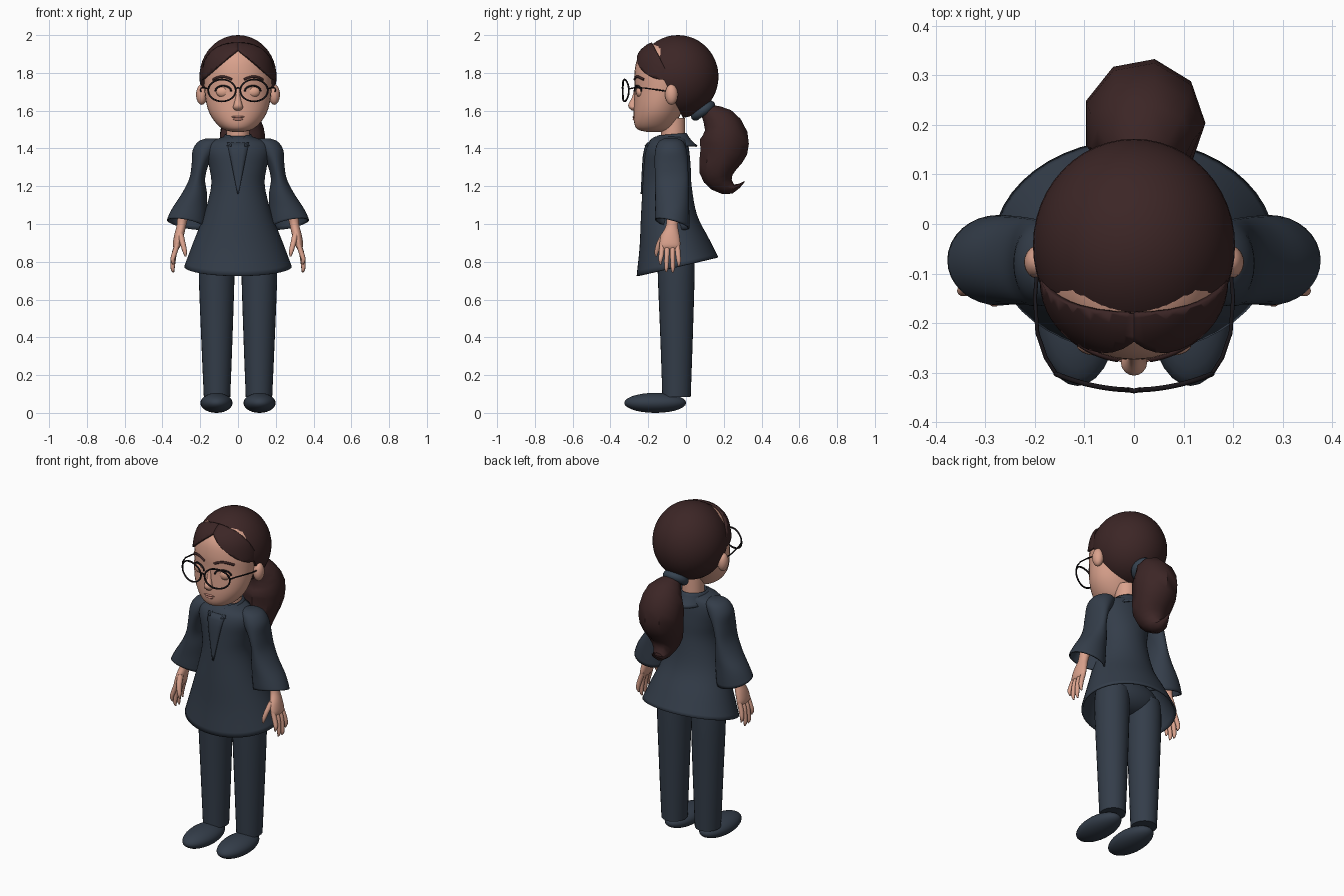
import bpy, bmesh, math
from mathutils import Vector

if "Cube" in bpy.data.objects:
    bpy.data.objects.remove(bpy.data.objects["Cube"])


def material(name, rgb):
    m = bpy.data.materials.new(name)
    m.use_nodes = True
    m.diffuse_color = (*rgb, 1)
    m.node_tree.nodes["Principled BSDF"].inputs["Base Color"].default_value = (*rgb, 1)
    return m


NAVY = material("navy cloth", (.034, .047, .068))
SKIN = material("skin", (.70, .36, .265))
HAIR = material("dark brown hair", (.045, .019, .019))
FRAME = material("black frame", (.01, .008, .01))
LIP = material("lip", (.52, .23, .18))
EYE = material("eye", (.74, .38, .27))
TIE = material("hair tie blue", (.036, .055, .08))


def finish(name, bm, mat, angle=50):
    bmesh.ops.recalc_face_normals(bm, faces=bm.faces)
    me = bpy.data.meshes.new(name)
    bm.to_mesh(me)
    bm.free()
    me.materials.append(mat)
    ob = bpy.data.objects.new(name, me)
    bpy.context.collection.objects.link(ob)
    bpy.ops.object.select_all(action="DESELECT")
    ob.select_set(True)
    bpy.context.view_layer.objects.active = ob
    bpy.ops.object.shade_smooth_by_angle(angle=math.radians(angle))
    return ob


def dense(rings, n=4):
    """Smooth extra rings between the given (x, y, z, rx, ry, tilt_y, tilt_x)."""
    r = [tuple(q) + (0,) * (7 - len(q)) for q in rings]
    out = []
    for i in range(len(r) - 1):
        a, b, c, d = r[max(i - 1, 0)], r[i], r[i + 1], r[min(i + 2, len(r) - 1)]
        for k in range(n):
            t = k / n
            out.append([q + .5 * t * (s - p + t * (2 * p - 5 * q + 4 * s - u + t * (3 * (q - s) + u - p)))
                        for p, q, s, u in zip(a, b, c, d)])
    return out + [list(r[-1])]


def loft_mesh(rings, sides=32, side=1, caps=(True, True)):
    bm = bmesh.new()
    loops = []
    for x, y, z, rx, ry, ty, tx in rings:
        loop = []
        for k in range(sides):
            a = math.tau * k / sides
            c, s = rx * math.cos(a), ry * math.sin(a)
            loop.append(bm.verts.new((side * (x + c * math.cos(tx)), y + s * math.cos(ty),
                                      z + s * math.sin(ty) + c * math.sin(tx))))
        loops.append(loop)
    for p, q in zip(loops, loops[1:]):
        for k in range(sides):
            j = (k + 1) % sides
            bm.faces.new((p[k], p[j], q[j], q[k]))
    for use, loop in zip(caps, (loops[0], loops[-1])):
        if use:
            bm.faces.new(loop)
    return bm


def loft(name, rings, mat, sides=32, side=1, caps=(True, True), n=4, angle=50):
    return finish(name, loft_mesh(dense(rings, n), sides, side, caps), mat, angle)


def ball_mesh(loc, size, seg=32):
    bm = bmesh.new()
    bmesh.ops.create_uvsphere(bm, u_segments=seg, v_segments=seg // 2, radius=1)
    for v in bm.verts:
        v.co = Vector(a * b + c for a, b, c in zip(v.co, size, loc))
    return bm


def ball(name, loc, size, mat, seg=24):
    return finish(name, ball_mesh(loc, size, seg), mat)


def keep(bm, point, normal):
    bmesh.ops.bisect_plane(bm, geom=bm.verts[:] + bm.edges[:] + bm.faces[:],
                           plane_co=point, plane_no=normal, clear_inner=True)


def thicken(ob, t):
    mod = ob.modifiers.new("thickness", "SOLIDIFY")
    mod.thickness, mod.offset = t, -1


def front(rings, x, z):
    """Depth of a lofted body's front surface."""
    for a, b in zip(rings, rings[1:]):
        if a[2] <= z <= b[2]:
            t = (z - a[2]) / (b[2] - a[2])
            cy, rx, ry = (a[i] + t * (b[i] - a[i]) for i in (1, 3, 4))
            return cy - ry * math.sqrt(max(0, 1 - (x / rx) ** 2))


def wire(name, pts, r, mat, cyclic=False):
    cu = bpy.data.curves.new(name, "CURVE")
    cu.dimensions, cu.bevel_depth, cu.bevel_resolution = "3D", r, 1
    cu.use_fill_caps = True
    sp = cu.splines.new("POLY")
    sp.points.add(len(pts) - 1)
    for p, co in zip(sp.points, pts):
        p.co = (*co, 1)
    sp.use_cyclic_u = cyclic
    cu.materials.append(mat)
    ob = bpy.data.objects.new(name, cu)
    bpy.context.collection.objects.link(ob)
    bpy.ops.object.select_all(action="DESELECT")
    ob.select_set(True)
    bpy.context.view_layer.objects.active = ob
    bpy.ops.object.convert(target="MESH")


# Head, neck and face
HEAD = [(0, -.17, 1.488, .03, .04), (0, -.17, 1.5, .075, .085), (0, -.165, 1.53, .113, .108),
        (0, -.153, 1.58, .148, .124), (0, -.14, 1.64, .168, .135), (0, -.12, 1.72, .178, .152),
        (0, -.105, 1.8, .18, .168), (0, -.09, 1.88, .165, .165), (0, -.08, 1.94, .12, .12),
        (0, -.07, 1.97, .05, .05)]
loft("head", HEAD, SKIN)
head = dense(HEAD)
loft("neck", [(0, -.065, 1.38, .062, .062), (0, -.07, 1.56, .06, .065)], SKIN)
loft("nose", [(0, -.275, 1.6, .012, .01), (0, -.28, 1.615, .026, .022), (0, -.282, 1.635, .022, .023),
              (0, -.27, 1.67, .013, .016), (0, -.262, 1.72, .01, .01)], SKIN, 16)
for z, w, h in ((1.567, .036, .007), (1.555, .028, .008)):
    ball("lip", (0, front(head, 0, z) + .006, z), (w, .012, h), LIP, 16)

# Hair: back cap and two swept fringe halves meeting at a parting
cap = ball_mesh((0, -.043, 1.78), (.204, .215, .22), 48)
keep(cap, (0, -.095, 1.72), (0, 1, .5))
bmesh.ops.holes_fill(cap, edges=[e for e in cap.edges if e.is_boundary], sides=0)
finish("hair_cap", cap, HAIR)
grown = [[x, y, z + .008, rx + .01, ry + .01, 0, 0] for x, y, z, rx, ry, _, _ in head]
for s, label in ((1, "left"), (-1, "right")):
    fringe = loft_mesh(grown, 48)
    keep(fringe, (0, 0, 0), (s, 0, 0))
    keep(fringe, (0, 0, 1.925), (s * .85, 0, 1))
    keep(fringe, (0, -.06, 1.72), (0, -1, -.5))
    thicken(finish(label + "_fringe", fringe, HAIR), .012)
loft("ponytail", [(.01, .11, 1.605, .045, .04, .7), (.02, .17, 1.55, .1, .088, .65),
                  (.02, .2, 1.47, .123, .128, .15), (.02, .2, 1.38, .12, .126, -.1),
                  (.02, .17, 1.28, .1, .1, .1), (.015, .19, 1.22, .07, .068, .6),
                  (.01, .25, 1.185, .035, .025, 1.4), (.01, .31, 1.225, .003, .003, 2)],
     HAIR, 9, n=2, angle=40)
bpy.ops.mesh.primitive_torus_add(location=(.005, .09, 1.6), rotation=(.62, 0, 0), major_radius=.048,
                                 minor_radius=.026, major_segments=28, minor_segments=10)
tie = bpy.context.object
tie.name = "hair_tie"
tie.data.materials.append(TIE)
bpy.ops.object.shade_smooth()

# Tunic with flared hem, collar and front insert
TUNIC = [(0, -.045, .775, .285, .222, .227), (0, -.062, .9, .238, .185, .12), (0, -.09, 1.05, .18, .148),
         (0, -.1, 1.2, .142, .13), (0, -.1, 1.3, .152, .125), (0, -.1, 1.38, .17, .118),
         (0, -.095, 1.43, .155, .105), (0, -.085, 1.458, .09, .088), (0, -.08, 1.466, .06, .065)]
thicken(loft("tunic", TUNIC, NAVY, 48, caps=(False, True)), .01)
tunic = dense(TUNIC)
collar = loft_mesh(dense([(0, -.085, 1.415, .1, .146), (0, -.083, 1.445, .085, .11),
                          (0, -.08, 1.475, .07, .083, .08)], 2), 32, caps=(False, False))
bmesh.ops.delete(collar, geom=[f for f in collar.faces if abs(f.calc_center_median().x) < .035
                               and f.calc_center_median().y < -.1], context="FACES")
thicken(finish("collar", collar, NAVY), .008)
insert = bmesh.new()
rows = []
for i in range(9):
    z, w = 1.16 + .034 * i, .003 + .0068 * i
    rows.append([insert.verts.new((k * w, front(tunic, k * w, z) - .008, z)) for k in (-1, -.5, 0, .5, 1)])
for p, q in zip(rows, rows[1:]):
    for k in range(4):
        insert.faces.new((p[k], p[k + 1], q[k + 1], q[k]))
thicken(finish("front_insert", insert, NAVY), .009)
ball("hips", (0, -.05, .86), (.2, .1, .1), NAVY)

# Paired parts
for s, label in ((1, "left_"), (-1, "right_")):
    # Sleeve, forearm and hand
    thicken(loft(label + "sleeve", [
        (.274, -.073, 1.0, .105, .094, -.25, .2), (.257, -.073, 1.08, .093, .09), (.231, -.074, 1.16, .067, .089),
        (.216, -.075, 1.24, .042, .088), (.199, -.078, 1.32, .046, .088), (.175, -.08, 1.39, .065, .083),
        (.152, -.08, 1.435, .06, .066), (.14, -.08, 1.453, .03, .035)],
        NAVY, 32, s, (False, True)), .008)
    loft(label + "forearm_and_palm", [
        (.25, -.075, 1.17, .03, .035), (.29, -.07, 1.04, .028, .033), (.3, -.075, .99, .025, .032),
        (.312, -.083, .94, .026, .048), (.323, -.085, .89, .022, .055), (.326, -.085, .868, .012, .045)],
        SKIN, 20, s)
    for y0, y1, tip, name in ((-.126, -.135, .785, "index"), (-.099, -.104, .745, "middle"),
                              (-.072, -.07, .742, "ring"), (-.046, -.038, .775, "little")):
        loft(label + name + "_finger", [
            (.32, y0, .895, .014, .014), (.338, (y0 + y1) / 2, .84, .014, .014),
            (.346, y1, tip + .025, .011, .011), (.342, y1, tip, .004, .004)], SKIN, 10, s)
    loft(label + "thumb", [(.305, -.11, .95, .016, .02), (.293, -.14, .9, .015, .016),
                           (.282, -.155, .855, .012, .012), (.278, -.158, .828, .004, .004)], SKIN, 10, s)
    # Trouser leg and shoe
    loft(label + "trouser_leg", [(.111, -.05, .085, .07, .075), (.112, -.05, .4, .083, .086),
                                 (.113, -.052, .75, .095, .098), (.11, -.052, .86, .09, .095)],
         NAVY, 28, s)
    ball(label + "shoe", (s * .114, -.163, .053), (.085, .164, .053), NAVY, 28)
    # Ear, eye, lash and brow
    ball(label + "ear", (s * .192, -.077, 1.685), (.03, .034, .054), SKIN)
    ball(label + "eye", (s * .078, front(head, .078, 1.7) + .014, 1.7), (.038, .022, .03), EYE)
    lash = []
    for i in range(9):
        a = math.pi * i / 8
        x, z = .078 + .042 * math.cos(a), 1.702 + .03 * math.sin(a)
        lash.append((s * x, front(head, x, z) - .003, z))
    wire(label + "lash", lash, .005, FRAME)
    brow = []
    for i in range(9):
        x, z = .032 + .0125 * i, 1.758 + .022 * math.sin(math.pi * (i + 1) / 10)
        brow.append((s * x, front(head, x, z) - .001, z))
    wire(label + "brow", brow, .007, HAIR)
    # Spectacle rim and temple arm
    rim = []
    for i in range(32):
        a = math.tau * i / 32
        x = .085 + .073 * math.cos(a)
        rim.append((s * x, -.335 + 1.3 * x * x, 1.707 + .058 * math.sin(a)))
    wire(label + "rim", rim, .005, FRAME, True)
    wire(label + "temple_arm", [(s * .157, -.303, 1.715), (s * .178, -.27, 1.722), (s * .195, -.22, 1.72),
                                (s * .2, -.15, 1.71), (s * .195, -.09, 1.7)], .004, FRAME)
wire("spectacle_bridge", [(-.014, -.334, 1.715), (0, -.337, 1.722), (.014, -.334, 1.715)], .005, FRAME)
